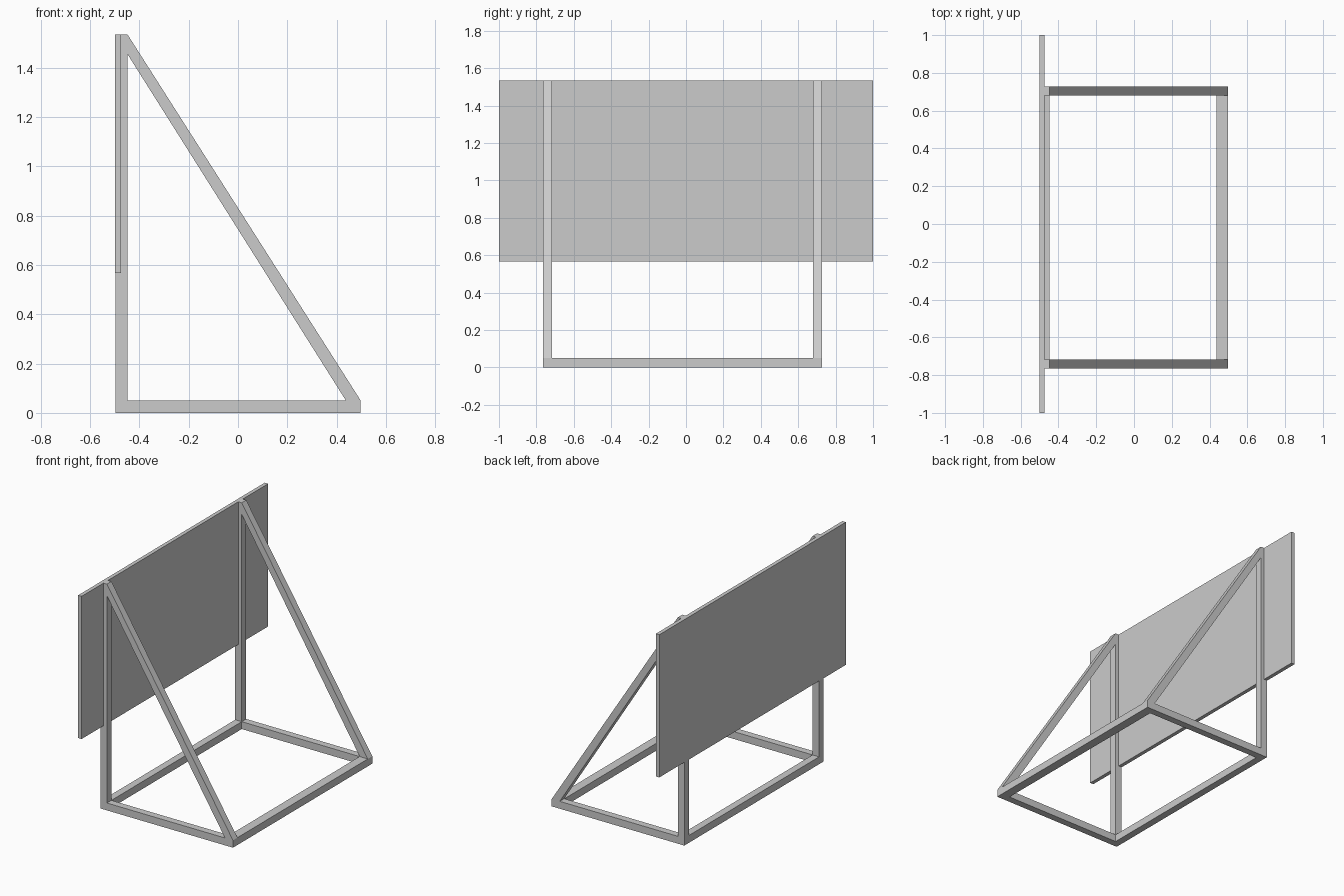
import bpy

if "Cube" in bpy.data.objects:
    bpy.data.objects.remove(bpy.data.objects["Cube"])


def prism(name, profile, y0, y1):
    """Extrude an (x, z) profile, listed counter-clockwise, from y0 to y1."""
    n = len(profile)
    verts = [(x, y, z) for y in (y0, y1) for x, z in profile]
    faces = [tuple(range(n)), tuple(reversed(range(n, 2 * n)))]
    faces += [(i, i + n, (i + 1) % n + n, (i + 1) % n) for i in range(n)]
    mesh = bpy.data.meshes.new(name)
    mesh.from_pydata(verts, [], faces)
    mesh.update()
    obj = bpy.data.objects.new(name, mesh)
    bpy.context.collection.objects.link(obj)
    return obj


def rect(x0, x1, z0, z1):
    return [(x0, z0), (x1, z0), (x1, z1), (x0, z1)]


BACK, POST, FRONT = -0.497, -0.448, 0.498   # x of post back, post front, frame front
BAR, TOP = 0.05, 1.535                      # bar thickness, total height

# Triangular side frames: post, base rail and sloping brace
sides = {"near": (-0.765, -0.717), "far": (0.68, 0.728)}
for side, (y0, y1) in sides.items():
    prism(f"{side}_post", rect(BACK, POST, 0, TOP), y0, y1)
    prism(f"{side}_base_rail", rect(POST, FRONT, 0, BAR), y0, y1)
    brace = [(POST, 1.455), (0.438, BAR), (FRONT, BAR), (POST, TOP)]
    prism(f"{side}_brace", brace, y0, y1)

# Cross bars joining the two frames along the floor
inner = (sides["near"][1], sides["far"][0])
prism("post_cross_bar", rect(BACK, POST, 0, BAR), *inner)
prism("front_cross_bar", rect(0.436, FRONT, 0, BAR), *inner)

# Flat board mounted on the posts
prism("board", rect(-0.5, -0.474, 0.567, TOP), -1, 1)
